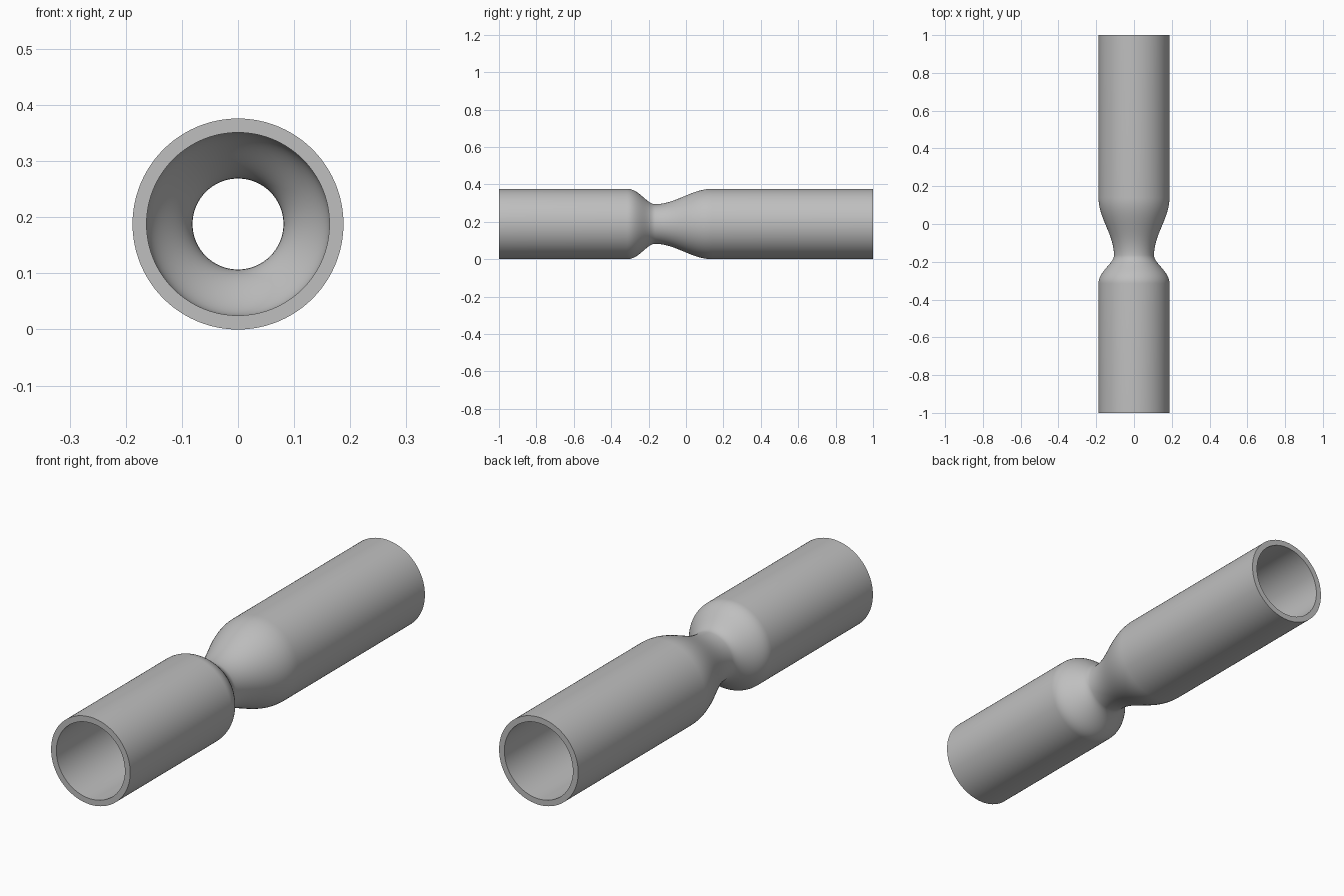
import bpy
import bmesh
import math
from mathutils import Vector, Matrix
from mathutils.geometry import interpolate_bezier

cube = bpy.data.objects.get("Cube")
if cube:
    bpy.data.objects.remove(cube, do_unlink=True)

RADIUS, THROAT, WALL = 0.188, 0.106, 0.025
SEGMENTS = 96

# Plain grey material
grey = bpy.data.materials.new("plain grey")
grey.use_nodes = True
grey.diffuse_color = (0.52, 0.52, 0.52, 1)
grey.node_tree.nodes["Principled BSDF"].inputs["Base Color"].default_value = grey.diffuse_color


def ease(y0, r0, y1, r1, h0, h1, count=20):
    """S-shaped profile piece, level at both ends, as (0, y, r) points."""
    return interpolate_bezier(Vector((0, y0, r0)), Vector((0, y0 + h0, r0)),
                              Vector((0, y1 - h1, r1)), Vector((0, y1, r1)), count)


# Outer profile: inlet pipe, short contraction, throat, long expansion, outlet pipe
outer = [Vector((0, -1, RADIUS))]
outer += ease(-0.315, RADIUS, -0.165, THROAT, 0.065, 0.045)
outer += ease(-0.165, THROAT, 0.14, RADIUS, 0.11, 0.11)[1:]
outer.append(Vector((0, 1, RADIUS)))

# Inner profile: the outer one moved inward by the wall thickness
inner = []
for i, p in enumerate(outer):
    along = outer[min(i + 1, len(outer) - 1)] - outer[max(i - 1, 0)]
    along.normalize()
    if i in (0, len(outer) - 1):
        along = Vector((0, 1, 0))
    inner.append(p + Vector((0, along.z, -along.y)) * WALL)

# Revolve the closed wall section around the pipe axis
bm = bmesh.new()
verts = [bm.verts.new(p) for p in outer + inner[::-1]]
edges = [bm.edges.new((a, b)) for a, b in zip(verts, verts[1:] + verts[:1])]
bmesh.ops.spin(bm, geom=verts + edges, cent=(0, 0, 0), axis=(0, 1, 0),
               angle=math.tau, steps=SEGMENTS, use_merge=False)
bmesh.ops.remove_doubles(bm, verts=bm.verts[:], dist=0.0001)
bmesh.ops.recalc_face_normals(bm, faces=bm.faces[:])
bmesh.ops.transform(bm, matrix=Matrix.Translation((0, 0, RADIUS)), verts=bm.verts[:])

mesh = bpy.data.meshes.new("venturi_tube")
bm.to_mesh(mesh)
bm.free()
mesh.materials.append(grey)
tube = bpy.data.objects.new("venturi_tube", mesh)
bpy.context.collection.objects.link(tube)

# Smooth walls with crisp end rims
bpy.ops.object.select_all(action="DESELECT")
tube.select_set(True)
bpy.context.view_layer.objects.active = tube
bpy.ops.object.shade_smooth_by_angle(angle=math.radians(35))
